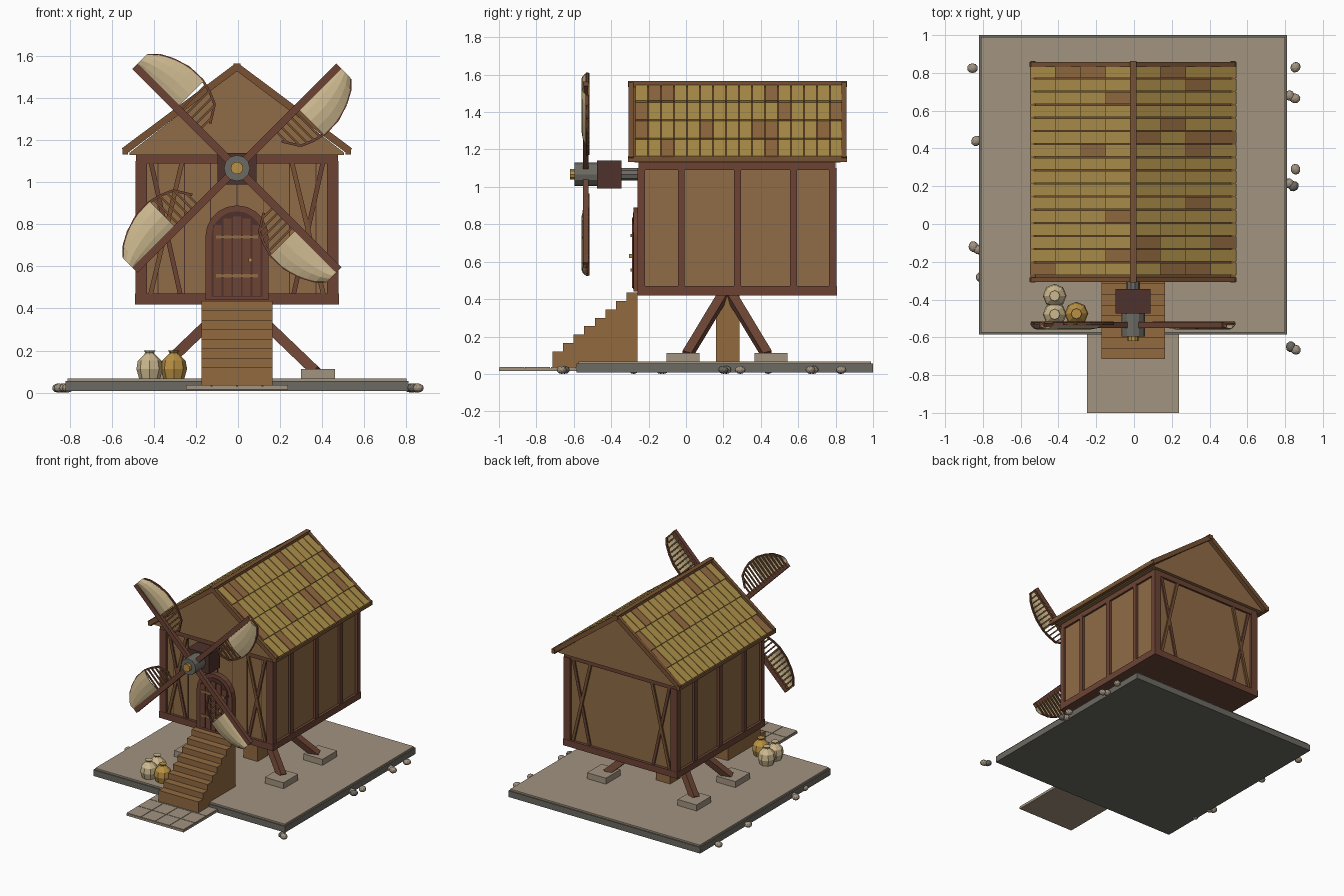
import bpy, bmesh, math, random
from mathutils import Vector, Matrix

random.seed(4)
cube = bpy.data.objects.get("Cube")
if cube:
    bpy.data.objects.remove(cube)


def material(name, r, g, b):
    lin = [((c / 255 + 0.055) / 1.055) ** 2.4 for c in (r, g, b)] + [1]
    m = bpy.data.materials.new(name)
    m.use_nodes = True
    m.diffuse_color = lin
    bsdf = next(n for n in m.node_tree.nodes if n.type == "BSDF_PRINCIPLED")
    bsdf.inputs["Base Color"].default_value = lin
    return m


WALL = material("wall brown", 144, 108, 70)
STEP = material("step brown", 146, 106, 64)
FRAME = material("red brown timber", 108, 68, 52)
DARK = material("dark timber", 78, 50, 44)
TRIM = material("trim brown", 120, 82, 50)
SHINGLE = material("shingle gold", 174, 144, 74)
TAN = material("tan stone", 162, 147, 128)
GREY = material("grey stone", 108, 106, 98)
CREAM = material("cream cloth", 204, 184, 142)
GOLD = material("gold cloth", 184, 144, 66)
made = []


def finish(name, bm, mat):
    bmesh.ops.recalc_face_normals(bm, faces=bm.faces)
    mesh = bpy.data.meshes.new(name)
    bm.to_mesh(mesh)
    bm.free()
    mesh.materials.append(mat)
    ob = bpy.data.objects.new(name, mesh)
    bpy.context.collection.objects.link(ob)
    made.append(ob)
    return ob


def box(name, xs, ys, zs, mat):
    bm = bmesh.new()
    lo, hi = Vector((xs[0], ys[0], zs[0])), Vector((xs[1], ys[1], zs[1]))
    m = Matrix.Translation((lo + hi) / 2) @ Matrix.Diagonal((*(hi - lo), 1))
    bmesh.ops.create_cube(bm, size=1, matrix=m)
    return finish(name, bm, mat)


def beam(name, p, q, w, d, mat, side=(0, 1, 0)):
    """Square timber from p to q: d is its size along side, w across it."""
    p, q, y = Vector(p), Vector(q), Vector(side)
    z = (q - p).normalized()
    x = y.cross(z).normalized()
    y = z.cross(x)
    m = Matrix((x * w, y * d, q - p)).transposed().to_4x4()
    m.translation = (p + q) / 2
    bm = bmesh.new()
    bmesh.ops.create_cube(bm, size=1, matrix=m)
    return finish(name, bm, mat)


def prism(name, pts, y0, y1, mat):
    """Outline in x and z, extruded along y."""
    bm = bmesh.new()
    face = bm.faces.new([bm.verts.new((x, y0, z)) for x, z in pts])
    new = bmesh.ops.extrude_face_region(bm, geom=[face])["geom"]
    vs = [v for v in new if isinstance(v, bmesh.types.BMVert)]
    bmesh.ops.translate(bm, verts=vs, vec=(0, y1 - y0, 0))
    return finish(name, bm, mat)


def ring(r, z, n):
    return [(r * math.cos(k * math.tau / n), z + r * math.sin(k * math.tau / n)) for k in range(n)]


# Ground slab and paved path
box("ground_edge", (-.815, .815), (-.585, 1), (.008, .055), GREY)
box("ground_top", (-.805, .805), (-.575, .99), (.055, .067), TAN)
box("path_bed", (-.243, .243), (-1, -.585), (.015, .03), TAN)
for i in range(4):
    for j in range(3):
        x, y = -.243 + i * .1215, -1 + j * .138
        box("path_slab", (x + .002, x + .1195), (y + .002, y + .136), (.028, .036), TAN)

# Trestle: centre post, braced legs and footings
box("centre_post", (-.06, .06), (.16, .285), (.067, .43), STEP)
for sx in (-1, 1):
    for sy in (-1, 1):
        x, y = sx * .385, .22 + sy * .235
        box("footing", (x - .08, x + .08), (y - .088, y + .088), (.067, .113), TAN)
        beam("trestle_leg", (sx * .02, .22 + sy * .01, .44), (sx * .375, .22 + sy * .215, .1), .05, .05, FRAME)

# House body and timber frame
box("wall_body", (-.465, .465), (-.24, .785), (.44, 1.13), WALL)
box("floor_sill", (-.485, .485), (-.26, .807), (.42, .47), FRAME)
box("top_plate", (-.48, .48), (-.255, .8), (1.09, 1.13), FRAME)
for sx in (-1, 1):
    for y in (-.238, -.025, .275, .575, .785):
        w = .02 if y in (-.238, .785) else .018
        depth = .055 if w == .02 else .03
        xs = sorted((sx * .483, sx * (.483 - depth)))
        box("wall_post", xs, (y - w, y + w), (.46, 1.1), FRAME)
    for y, out in ((-.24, -1), (.785, 1)):
        beam("cross_brace", (sx * .26, y + out * .006, 1.1), (sx * .41, y + out * .006, .47), .022, .014, TRIM)
        beam("cross_brace", (sx * .41, y + out * .004, 1.1), (sx * .27, y + out * .004, .47), .022, .012, FRAME)
for k in range(-3, 4):
    box("plank_seam", (k * .125 - .002, k * .125 + .002), (-.243, -.239), (.47, 1.1), DARK)


# Arched door
def arch(hw, z0, zc, n=10):
    return [(-hw, z0), (hw, z0)] + [
        (hw * math.cos(k * math.pi / n), zc + hw * math.sin(k * math.pi / n)) for k in range(n + 1)]


prism("door_frame", arch(.15, .44, .74), -.28, -.23, FRAME)
prism("door_backing", arch(.122, .455, .74), -.284, -.25, DARK)
for k in range(-2, 3):
    x = k * .046
    top = .73 + math.sqrt(.118 ** 2 - x * x) * .9
    box("door_plank", (x - .019, x + .019), (-.29, -.27), (.46, top), FRAME)
for z in (.74, .555):
    box("door_strap", (-.1, .1), (-.297, -.285), (z - .008, z + .008), WALL)
box("door_knob", (.055, .072), (-.305, -.285), (.62, .64), GOLD)

# Stairs
for i in range(8):
    y = -.715 + i * .0568
    box("stair_step", (-.168, .168), (y, y + .0568), (.035, .12 + i * .045), STEP)

# Roof: gable body, deck, overlapping shingles and trim
prism("gable_body", [(-.51, 1.13), (.51, 1.13), (.51, 1.14), (0, 1.535), (-.51, 1.14)], -.275, .825, WALL)
APEX, EAVE = Vector((0, 1.545)), Vector((.535, 1.145))
down = (EAVE - APEX).normalized()
normal = Vector((-down.y, down.x))
length = (EAVE - APEX).length
for sx in (-1, 1):
    def slope(t, lift, y):
        p = APEX + down * t + normal * lift
        return (sx * p.x, y, p.y)

    beam("roof_deck", slope(0, -.006, .275), slope(length, -.006, .275), .012, 1.13, TRIM)
    step = length / 4
    for row in range(4):
        for col in range(16):
            y = -.272 + (col + .5) * .0695
            mat = STEP if random.random() < .14 else SHINGLE
            start = max(row * step - .02, 0)
            beam("roof_shingle", slope(start, 0, y), slope((row + 1) * step, .012, y), .016, .063, mat)
    for y in (-.295, .845):
        beam("barge_board", slope(0, .003, y), slope(length, .003, y), .034, .026, TRIM)
    beam("eave_rail", (sx * .53, -.31, 1.149), (sx * .53, .862, 1.149), .026, .034, TRIM, (0, 0, 1))
beam("ridge_beam", (0, -.31, 1.55), (0, .862, 1.55), .034, .03, TRIM, (0, 0, 1))

# Axle, bearing box and hub
HZ = 1.067
prism("axle", ring(.036, HZ, 10), -.36, -.23, GREY)
box("bearing_box", (-.093, .093), (-.475, -.345), (.99, 1.14), DARK)
prism("hub", ring(.062, HZ, 12), -.595, -.47, GREY)
prism("hub_cap", ring(.03, HZ, 10), -.62, -.59, GOLD)

# Sails: spar, curved rim, rungs and domed cloth
RIM = [(.24, .06), (.29, .14), (.35, .165), (.41, .18), (.5, .177), (.58, .152), (.64, .12), (.68, .08)]


def width(s):
    for (a, da), (b, db) in zip(RIM, RIM[1:]):
        if s <= b:
            return da + (db - da) * (s - a) / (b - a)
    return RIM[-1][1]


for i in range(4):
    a = math.radians(45 + 90 * i)

    def at(s, d, y):
        return (s * math.cos(a) + d * math.sin(a), y, HZ + s * math.sin(a) - d * math.cos(a))

    beam("sail_spar", at(.03, 0, -.535), at(.685, 0, -.535), .036, .03, FRAME)
    for (s0, d0), (s1, d1) in zip(RIM, RIM[1:]):
        beam("sail_rim", at(s0, d0, -.528), at(s1, d1, -.528), .012, .012, FRAME)
    for k in range(14):
        s = .255 + k * .0325
        beam("sail_rung", at(s, 0, -.522), at(s, width(s), -.522), .01, .01, TRIM)
    bm = bmesh.new()
    grid = []
    for j in range(8):
        s = .405 + j * .28 / 7
        grid.append([bm.verts.new(at(s, t / 4 * width(s), -.538 - .02 * math.sin(t / 4 * math.pi)))
                     for t in range(5)])
    for r0, r1 in zip(grid, grid[1:]):
        for t in range(4):
            bm.faces.new((r0[t], r0[t + 1], r1[t + 1], r1[t]))
    cloth = finish("sail_cloth", bm, CREAM)
    cloth.modifiers.new("thickness", "SOLIDIFY").thickness = .004

# Grain sacks, turned from a profile
SACK = [(.05, 0), (.063, .045), (.056, .085), (.026, .115), (.02, .122), (.028, .133)]
for x, y, mat in ((-.415, -.38, CREAM), (-.415, -.478, CREAM), (-.3, -.475, GOLD)):
    bm = bmesh.new()
    rings = [[bm.verts.new((x + px, y + py, .067 + z)) for px, py in ring(r, 0, 8)] for r, z in SACK]
    for lo, hi in zip(rings, rings[1:]):
        for k in range(8):
            bm.faces.new((lo[k], lo[k - 1], hi[k - 1], hi[k]))
    bm.faces.new(rings[0])
    bm.faces.new(rings[-1])
    finish("grain_sack", bm, mat)

# Loose stones around the slab
STONES = [(-.855, .825), (.855, .83), (.825, .68), (.852, .665), (-.835, .44), (.855, .29), (.82, .215),
          (.845, .2), (-.85, -.12), (-.825, -.135), (-.81, -.28), (.83, -.65), (.855, -.665)]
for k, (x, y) in enumerate(STONES):
    bm = bmesh.new()
    m = Matrix.Translation((x, y, .022)) @ Matrix.Rotation(k, 4, "Z") @ Matrix.Diagonal((.029, .026, .022, 1))
    bmesh.ops.create_icosphere(bm, subdivisions=2, radius=1, matrix=m)
    finish("loose_stone", bm, GREY if k in (7, 11) else TAN)

# Small sideways shift of everything that stands on the slab
for ob in made:
    if not ob.name.startswith("loose"):
        ob.location.x = -.005
